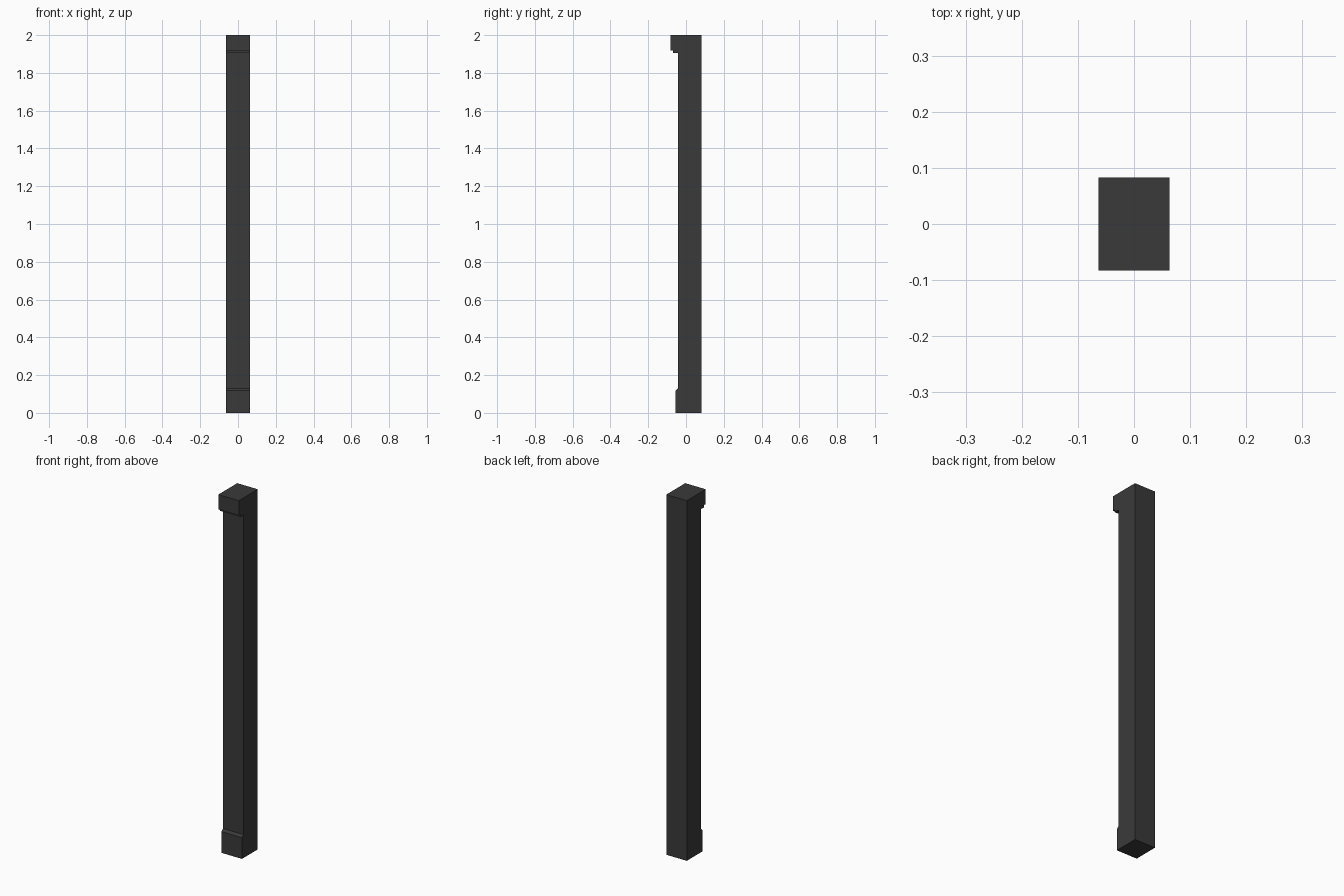
import bpy
import bmesh

cube = bpy.data.objects.get("Cube")
if cube:
    bpy.data.objects.remove(cube, do_unlink=True)

HALF_WIDTH = 0.063
BACK = 0.083
SHAFT = -0.042
BASE = -0.055
STEP = -0.07
CAP = -0.083

# Charcoal paint
charcoal = bpy.data.materials.new("charcoal")
charcoal.use_nodes = True
colour = (0.042, 0.042, 0.042, 1)
charcoal.diffuse_color = colour
charcoal.node_tree.nodes["Principled BSDF"].inputs["Base Color"].default_value = colour


def extrude_profile(name, profile):
    """Sweep a closed (y, z) side profile across the width."""
    bm = bmesh.new()
    side = bm.faces.new([bm.verts.new((-HALF_WIDTH, y, z)) for y, z in profile])
    result = bmesh.ops.extrude_face_region(bm, geom=[side], use_keep_orig=True)
    moved = [v for v in result["geom"] if isinstance(v, bmesh.types.BMVert)]
    bmesh.ops.translate(bm, verts=moved, vec=(2 * HALF_WIDTH, 0, 0))
    bmesh.ops.recalc_face_normals(bm, faces=bm.faces)
    mesh = bpy.data.meshes.new(name)
    bm.to_mesh(mesh)
    bm.free()
    mesh.materials.append(charcoal)
    obj = bpy.data.objects.new(name, mesh)
    bpy.context.collection.objects.link(obj)
    return obj


# Post: plinth with chamfered top, plain shaft, stepped overhanging cap
extrude_profile("pilaster_post", [
    (BACK, 0), (BASE, 0), (BASE, 0.118), (SHAFT, 0.13),
    (SHAFT, 1.905), (STEP, 1.905), (STEP, 1.918),
    (CAP, 1.918), (CAP, 2), (BACK, 2),
])
